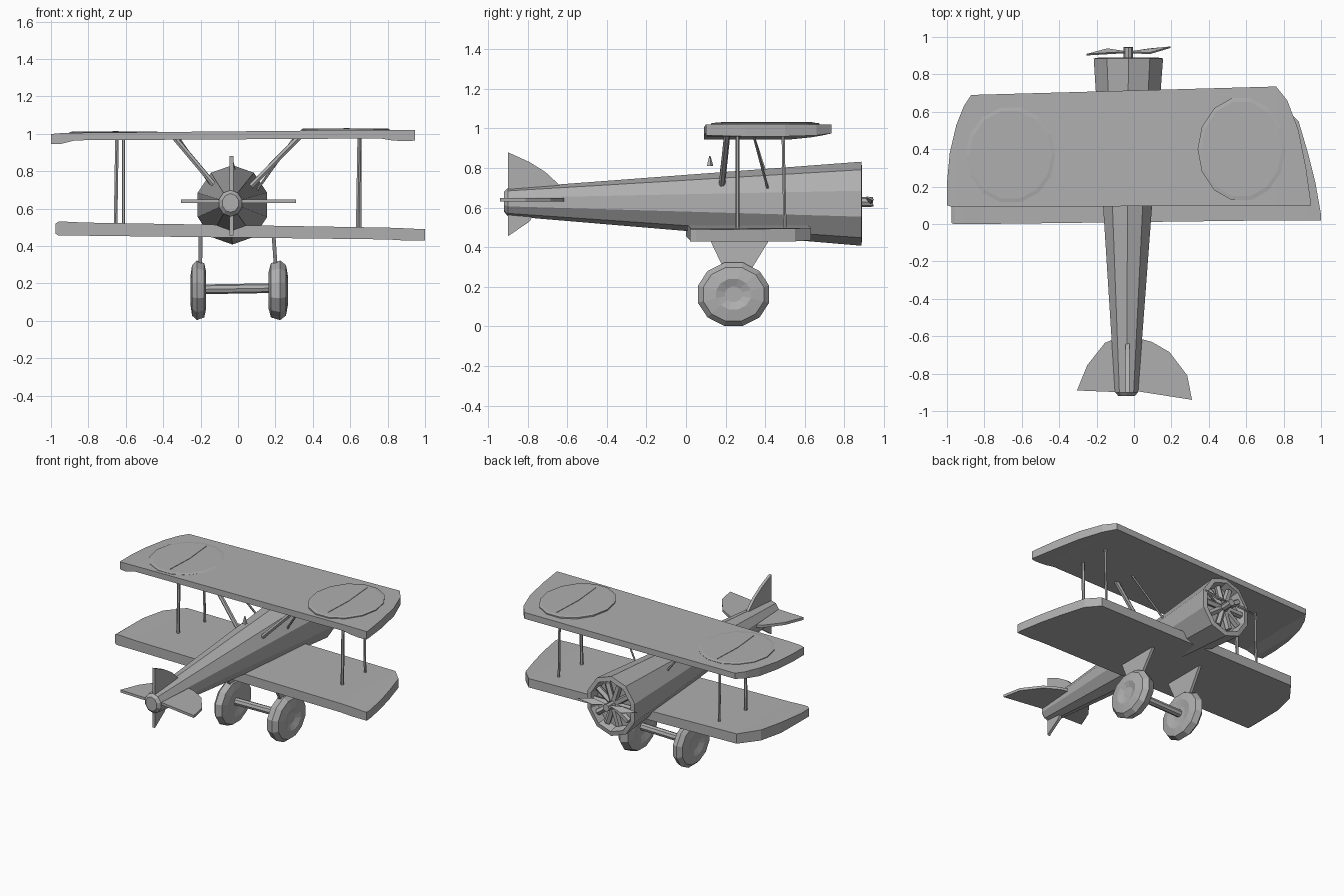
import bpy, bmesh, math
from mathutils import Vector

if "Cube" in bpy.data.objects:
    bpy.data.objects.remove(bpy.data.objects["Cube"], do_unlink=True)

GREY = (0.43, 0.43, 0.43, 1)
grey = bpy.data.materials.new("plain_grey")
grey.use_nodes = True
grey.diffuse_color = GREY
grey.node_tree.nodes["Principled BSDF"].inputs["Base Color"].default_value = GREY


def finish(name, bm):
    bmesh.ops.recalc_face_normals(bm, faces=bm.faces)
    mesh = bpy.data.meshes.new(name)
    bm.to_mesh(mesh)
    bm.free()
    mesh.materials.append(grey)
    ob = bpy.data.objects.new(name, mesh)
    bpy.context.collection.objects.link(ob)
    return ob


def loft(name, rings):
    """Skin closed rings of equal length and cap both ends."""
    bm = bmesh.new()
    rows = [[bm.verts.new(p) for p in ring] for ring in rings]
    n = len(rows[0])
    for a, b in zip(rows, rows[1:]):
        for i in range(n):
            j = (i + 1) % n
            bm.faces.new((a[i], a[j], b[j], b[i]))
    bm.faces.new(rows[0])
    bm.faces.new(rows[-1])
    return finish(name, bm)


def rod(name, start, end, radius, sides=6):
    a, b = Vector(start), Vector(end)
    turn = (b - a).to_track_quat('Z', 'Y')
    circle = [turn @ Vector((radius * math.cos(t), radius * math.sin(t), 0))
              for t in (math.tau * i / sides for i in range(sides))]
    return loft(name, [[p + c for c in circle] for p in (a, b)])


def plate(name, points, offset):
    """Flat outline thickened by an offset on both sides."""
    d = Vector(offset)
    return loft(name, [[Vector(p) - d for p in points], [Vector(p) + d for p in points]])


def wing(name, stations):
    # Each station: x, trailing y, leading y, top z, bottom z
    return loft(name, [[(x, t, top), (x, l, top), (x, l, low), (x, t, low)]
                       for x, t, l, top, low in stations])


# Wings with rounded, slightly drooping tips
wing("upper_wing", [
    (-1.0, .10, .22, 1.0, .945), (-.985, .095, .38, 1.0, .945),
    (-.95, .09, .53, 1.003, .945), (-.91, .09, .63, 1.004, .955),
    (-.87, .09, .69, 1.005, .965), (.76, .10, .735, 1.02, .975),
    (.82, .10, .66, 1.02, .965), (.88, .10, .5, 1.02, .96),
    (.92, .10, .3, 1.02, .96), (.945, .10, .12, 1.02, .965)])
wing("lower_wing", [
    (-.975, .005, .1, .52, .465), (-.96, 0, .3, .53, .455),
    (-.92, 0, .47, .53, .455), (-.82, 0, .60, .525, .455),
    (.80, .02, .63, .498, .435), (.88, .02, .55, .495, .43),
    (.93, .02, .38, .493, .43), (.97, .02, .22, .49, .43),
    (1.0, .02, .05, .49, .43)])

# Shallow round panels on the upper wing, each with a centre crease
for side, cx, cy, rx, ry, z in (("right", -.66, .37, .24, .26, 1.009),
                                ("left", .575, .40, .235, .28, 1.026)):
    ring = [(math.cos(math.tau * i / 14), math.sin(math.tau * i / 14)) for i in range(14)]
    loft(side + "_wing_panel", [
        [(cx + c * rx * k, cy + s * ry * k, z + dz) for c, s in ring]
        for k, dz in ((1, -.02), (1, 0), (.92, .003))])
    plate(side + "_panel_crease", [(cx, cy + ry * .85, z), (cx + .02, cy, z),
                                   (cx + .01, cy - ry * .8, z), (cx - .01, cy, z)], (0, 0, .006))

# Tapered ten-sided fuselage with recessed nose
SIDES = 10


def body_ring(y, cx, cz, rx, rz):
    return [(cx + rx * math.sin(math.tau * i / SIDES), y,
             cz + rz * math.cos(math.tau * i / SIDES)) for i in range(SIDES)]


loft("fuselage", [body_ring(-.92, -.04, .63, .045, .05),
                  body_ring(-.90, -.04, .628, .065, .07),
                  body_ring(.885, -.03, .62, .195, .212),
                  body_ring(.89, -.03, .62, .165, .18),
                  body_ring(.83, -.03, .62, .15, .165)])

# Radial engine, hub and propeller
NOSE = Vector((-.03, .86, .625))
for i in range(SIDES):
    a = math.tau * (i + .5) / SIDES
    out = Vector((math.sin(a), 0, math.cos(a)))
    rod("engine_cylinder", NOSE + out * .03, NOSE + out * .15, .022, 5)
rod("propeller_hub", NOSE - Vector((0, .04, 0)), NOSE + Vector((0, .085, .005)), .025, 8)
for side, tip in (("right", -.255), ("left", .195)):
    s = 1 if tip > 0 else -1
    mid = (tip - .03) / 2
    plate(side + "_propeller_blade",
          [(-.03, .918, .64), (mid, .912, .655), (tip, .925 + s * .02, .64),
           (mid, .935, .62)], (0, .004, .003))

# Tail surfaces
plate("rudder", [(-.035, -.9, .66), (-.035, -.9, .88), (-.035, -.79, .83),
                 (-.035, -.71, .78), (-.035, -.64, .715), (-.035, -.64, .68)], (.01, 0, 0))
plate("lower_fin", [(-.035, -.9, .60), (-.035, -.9, .455),
                    (-.035, -.79, .53), (-.035, -.76, .58)], (.01, 0, 0))
plate("right_elevator", [(-.06, -.9, .64), (-.305, -.89, .64), (-.25, -.755, .64),
                         (-.155, -.635, .64), (-.08, -.605, .64)], (0, 0, .009))
plate("left_elevator", [(-.01, -.89, .64), (.31, -.94, .64), (.285, -.81, .64),
                        (.19, -.685, .64), (.095, -.63, .64), (.0, -.605, .64)], (0, 0, .009))

# Struts between the wings, and braces to the fuselage
for side, x, step in (("right", -.655, .043), ("left", .64, .012)):
    rod(side + "_rear_strut", (x, .26, .49), (x + .008, .26, .985), .011)
    rod(side + "_front_strut", (x + step, .50, .49), (x + step, .49, .985), .009)
rod("right_rear_brace", (-.13, .18, .73), (-.34, .21, .98), .015)
rod("left_rear_brace", (.05, .18, .70), (.335, .21, .99), .016)
rod("right_front_brace", (-.14, .42, .72), (-.32, .335, .98), .007)
rod("left_front_brace", (.08, .42, .67), (.31, .335, .99), .007)

# Small headrest behind the upper wing
bm = bmesh.new()
bmesh.ops.create_cone(bm, cap_ends=True, segments=5, radius1=.018, radius2=.004, depth=.05)
finish("headrest", bm).location = (-.03, .12, .835)

# Wheels, legs and axle
for side, x, s, width, top_x in (("right", -.212, -1, .042, -.20), ("left", .215, 1, .052, .19)):
    loft(side + "_wheel", [
        [(x + s * k * width, .24 + r * 1.13 * math.cos(math.tau * (i + .5) / 12),
          .163 + r * math.sin(math.tau * (i + .5) / 12)) for i in range(12)]
        for k, r in ((-.75, .05), (-1, .10), (-.75, .15), (.2, .165), (.8, .14), (1, .08), (.7, .04))])
    plate(side + "_leg", [(top_x, .11, .46), (top_x, .435, .46),
                          (x - s * .01, .30, .24), (x - s * .01, .215, .24)], (.01, 0, 0))
rod("axle", (-.20, .24, .168), (.20, .24, .175), .026, 8)
